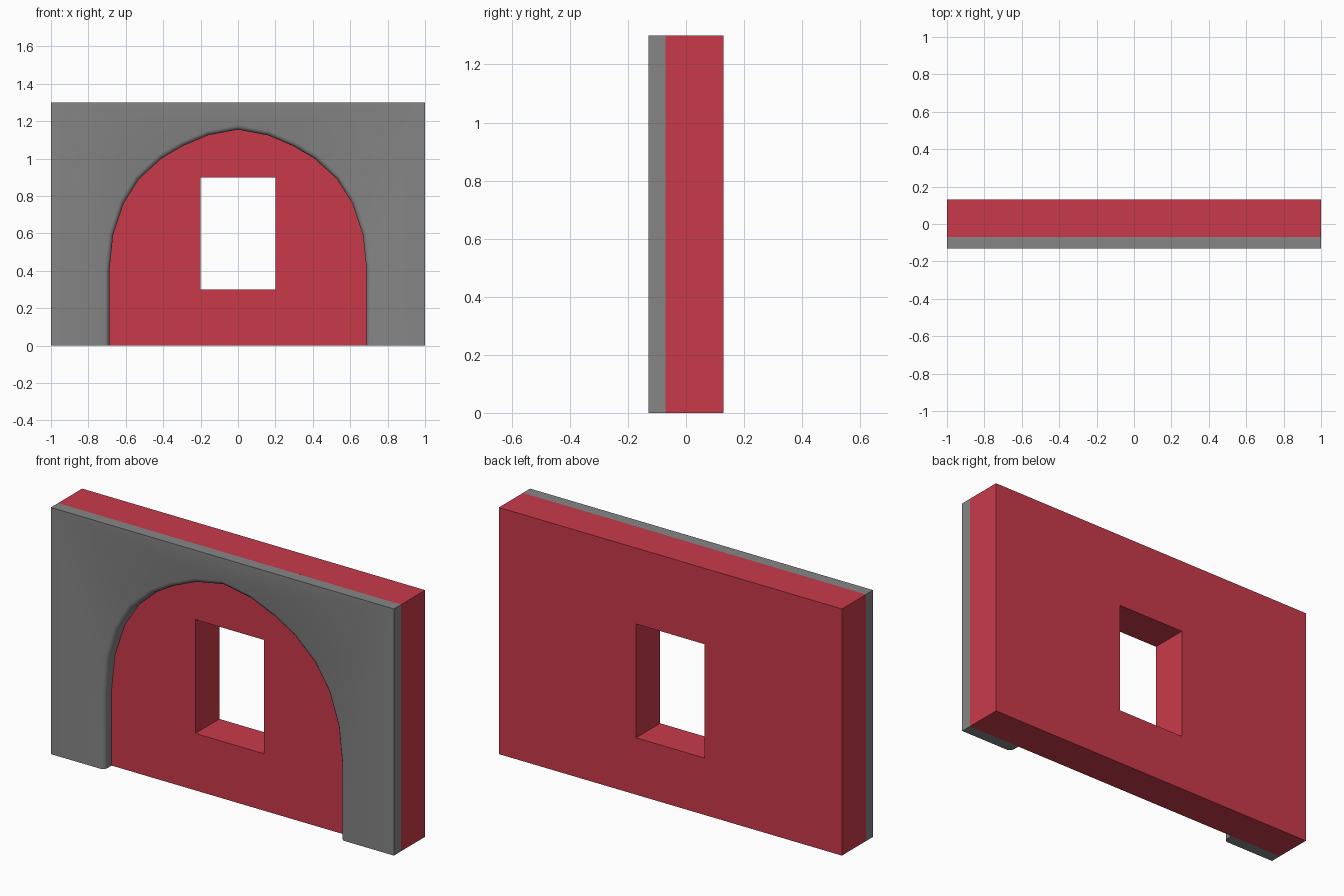
import bpy
import bmesh

if "Cube" in bpy.data.objects:
    bpy.data.objects.remove(bpy.data.objects["Cube"], do_unlink=True)


def make_material(name, rgb):
    mat = bpy.data.materials.new(name)
    mat.use_nodes = True
    colour = (*rgb, 1)
    mat.diffuse_color = colour
    mat.node_tree.nodes["Principled BSDF"].inputs["Base Color"].default_value = colour
    return mat


def extrude_back(bm, depth):
    """Thicken flat faces towards +y."""
    result = bmesh.ops.extrude_face_region(bm, geom=bm.faces[:], use_keep_orig=True)
    moved = [v for v in result["geom"] if isinstance(v, bmesh.types.BMVert)]
    bmesh.ops.translate(bm, verts=moved, vec=(0, depth, 0))
    bmesh.ops.recalc_face_normals(bm, faces=bm.faces[:])


def finish(bm, name, mat):
    mesh = bpy.data.meshes.new(name)
    bm.to_mesh(mesh)
    bm.free()
    mesh.materials.append(mat)
    obj = bpy.data.objects.new(name, mesh)
    bpy.context.collection.objects.link(obj)
    return obj


red = make_material("red plaster", (0.584, 0.042, 0.069))
grey = make_material("grey stone", (0.238, 0.238, 0.238))

FRONT, JOINT, BACK = -0.13, -0.07, 0.13
HEIGHT = 1.3

# Wall: a three by three grid with the window cell left out
xs = [-1, -0.2, 0.2, 1]
zs = [0, 0.3, 0.9, HEIGHT]
bm = bmesh.new()
grid = [[bm.verts.new((x, JOINT, z)) for z in zs] for x in xs]
for i in range(3):
    for j in range(3):
        if (i, j) != (1, 1):
            bm.faces.new((grid[i][j], grid[i + 1][j],
                          grid[i + 1][j + 1], grid[i][j + 1]))
extrude_back(bm, BACK - JOINT)
finish(bm, "wall", red)

# Arch facing: half profile mirrored into a slab with an arched opening
half = [(0.688, 0), (0.688, 0.4), (0.668, 0.59), (0.612, 0.76), (0.53, 0.89),
        (0.41, 1.0), (0.3, 1.065), (0.16, 1.125)]
arch = half + [(0, 1.155)] + [(-x, z) for x, z in reversed(half)]
outline = arch + [(-1, 0), (-1, HEIGHT), (1, HEIGHT), (1, 0)]
bm = bmesh.new()
bm.faces.new([bm.verts.new((x, FRONT, z)) for x, z in outline])
extrude_back(bm, JOINT - FRONT)

# Rounded front rim of the opening
rim = [e for e in bm.edges
       if all(abs(v.co.y - FRONT) < 0.001 and abs(v.co.x) < 0.7 for v in e.verts)]
bmesh.ops.bevel(bm, geom=rim, offset=0.025, segments=3, profile=0.5,
                affect="EDGES")
facing = finish(bm, "arch_facing", grey)

bpy.ops.object.select_all(action="DESELECT")
facing.select_set(True)
bpy.context.view_layer.objects.active = facing
bpy.ops.object.shade_smooth_by_angle(angle=0.6)
